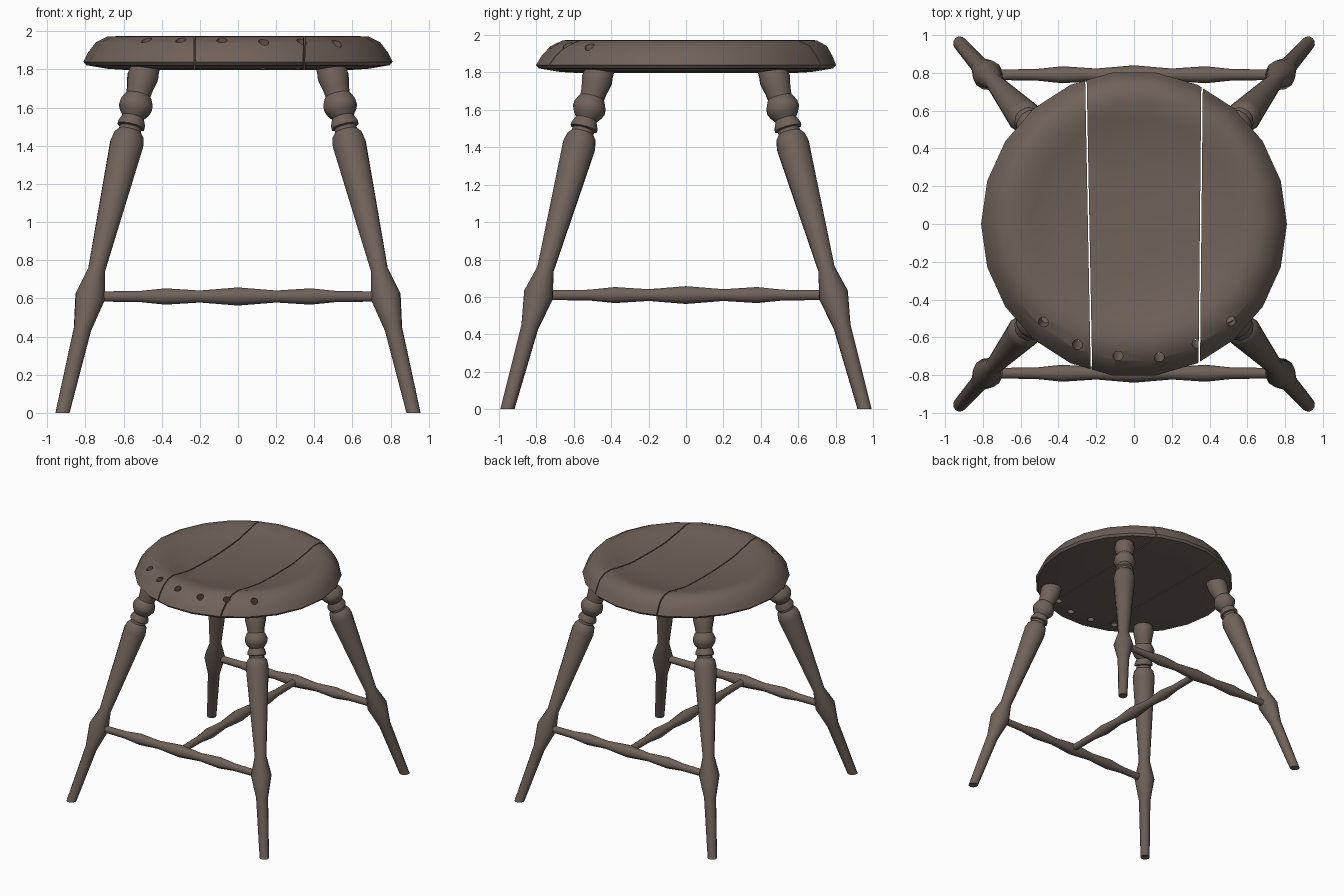
import bpy, bmesh, math
from mathutils import Vector, Matrix

if "Cube" in bpy.data.objects:
    bpy.data.objects.remove(bpy.data.objects["Cube"])

wood = bpy.data.materials.new("dark_wood")
wood.diffuse_color = (0.16, 0.122, 0.102, 1)
wood.use_nodes = True
wood.node_tree.nodes["Principled BSDF"].inputs["Base Color"].default_value = wood.diffuse_color


def finish(bm, name, angle=40):
    bmesh.ops.recalc_face_normals(bm, faces=bm.faces[:])
    me = bpy.data.meshes.new(name)
    bm.to_mesh(me)
    bm.free()
    me.materials.append(wood)
    ob = bpy.data.objects.new(name, me)
    bpy.context.collection.objects.link(ob)
    if angle:
        smooth(ob, angle)
    return ob


def smooth(ob, angle):
    bpy.ops.object.select_all(action='DESELECT')
    ob.select_set(True)
    bpy.context.view_layer.objects.active = ob
    bpy.ops.object.shade_smooth_by_angle(angle=math.radians(angle))


def cut(bm, co, no):
    """Remove everything on the normal side of a plane and cap the opening."""
    geom = bm.verts[:] + bm.edges[:] + bm.faces[:]
    res = bmesh.ops.bisect_plane(bm, geom=geom, plane_co=co, plane_no=no, clear_outer=True)
    edges = [e for e in res['geom_cut'] if isinstance(e, bmesh.types.BMEdge)]
    bmesh.ops.contextual_create(bm, geom=edges)


def bridge(bm, rings):
    for a, b in zip(rings, rings[1:]):
        n = len(a)
        for i in range(n):
            bm.faces.new((a[i], a[(i + 1) % n], b[(i + 1) % n], b[i]))


def turned(p0, p1, profile, sides=12):
    """Lathe-turned bar: profile is (fraction along axis, radius)."""
    bm = bmesh.new()
    axis = p1 - p0
    rot = axis.to_track_quat('Z', 'Y')
    rings = []
    for t, r in profile:
        rings.append([bm.verts.new(p0 + axis * t + rot @ Vector(
            (r * math.cos(2 * math.pi * i / sides), r * math.sin(2 * math.pi * i / sides), 0)))
            for i in range(sides)])
    bridge(bm, rings)
    bm.faces.new(rings[0])
    bm.faces.new(rings[-1])
    return bm


# Splayed turned legs, profile given as (height, radius)
LEG = [(-0.05, .036), (0, .037), (.44, .047), (.61, .081), (.75, .046), (1.41, .090), (1.455, .080),
       (1.478, .060), (1.495, .060), (1.50, .074), (1.515, .074), (1.55, .058), (1.575, .078),
       (1.60, .090), (1.625, .088), (1.655, .074), (1.665, .066), (1.70, .070), (1.76, .084),
       (1.79, .080), (1.845, .078)]
for sx, nx in ((-1, "left"), (1, "right")):
    for sy, ny in ((-1, "front"), (1, "back")):
        bm = turned(Vector((.92 * sx, .955 * sy, 0)), Vector((.49 * sx, .465 * sy, 1.8)),
                    [(z / 1.8, r) for z, r in LEG])
        cut(bm, (0, 0, 0), (0, 0, -1))
        finish(bm, f"{ny}_{nx}_leg", 35)

# Stretchers: front and back, joined by one running front to back
half = [(-.77, .028), (-.52, .030), (-.38, .045), (-.2, .033)]
BAR = half + [(0, .050)] + [(-d, r) for d, r in reversed(half)]
prof = [((d + .77) / 1.54, r) for d, r in BAR]
for name, a, b in (("front_stretcher", (-.77, -.79, .61), (.77, -.79, .61)),
                   ("back_stretcher", (-.77, .79, .61), (.77, .79, .61)),
                   ("middle_stretcher", (0, -.77, .61), (0, .77, .61))):
    finish(turned(Vector(a), Vector(b), prof, 10), name)

# Dished round seat: (radius, height, y shift) from underside to dish
SEAT = [(.58, 1.797, 0), (.68, 1.803, 0), (.795, 1.822, 0), (.81, 1.84, 0), (.785, 1.89, .005),
        (.745, 1.942, .015), (.685, 1.972, .02), (.62, 1.975, .02), (.54, 1.955, .02),
        (.42, 1.928, .02), (.22, 1.913, .02)]


def seat_blank(sides=22):
    bm = bmesh.new()
    rings = [[bm.verts.new((r * math.cos(2 * math.pi * i / sides),
                            r * math.sin(2 * math.pi * i / sides) + dy, z)) for i in range(sides)]
             for r, z, dy in SEAT]
    bridge(bm, rings)
    bm.faces.new(rings[0])
    tip = bm.verts.new((0, .02, 1.91))
    for i in range(sides):
        bm.faces.new((rings[-1][i], rings[-1][(i + 1) % sides], tip))
    return bm


# Tilted spindle holes along the front edge
bm = bmesh.new()
for x, y in ((-.48, -.52), (-.30, -.64), (-.085, -.70), (.135, -.71), (.335, -.635), (.52, -.52)):
    top, low = Vector((x, y, 1.955)), Vector((x * .94, y * .92, 1.80))
    d = (top - low).normalized()
    mat = Matrix.Translation((top + low) / 2) @ d.to_track_quat('Z', 'Y').to_matrix().to_4x4()
    bmesh.ops.create_cone(bm, cap_ends=True, segments=10, radius1=.028, radius2=.028,
                          depth=.4, matrix=mat)
holes = finish(bm, "hole_cutter", 0)
holes.hide_render = True

# Three planks cut from the seat with narrow gaps
G = .004
left_no, right_no = Vector((1, .019, 0)), Vector((1, -.01, 0))
left_x, right_x = -.24, .353
planks = {"left_seat_plank": [(left_x - G, left_no)],
          "middle_seat_plank": [(left_x + G, -left_no), (right_x - G, right_no)],
          "right_seat_plank": [(right_x + G, -right_no)]}
for name, cuts in planks.items():
    bm = seat_blank()
    for x, no in cuts:
        cut(bm, (x, 0, 1.9), no)
    ob = finish(bm, name, 0)
    mod = ob.modifiers.new("holes", 'BOOLEAN')
    mod.operation = 'DIFFERENCE'
    mod.solver = 'EXACT'
    mod.object = holes
    bpy.context.view_layer.objects.active = ob
    bpy.ops.object.modifier_apply(modifier="holes")
    smooth(ob, 40)
bpy.data.objects.remove(holes)
